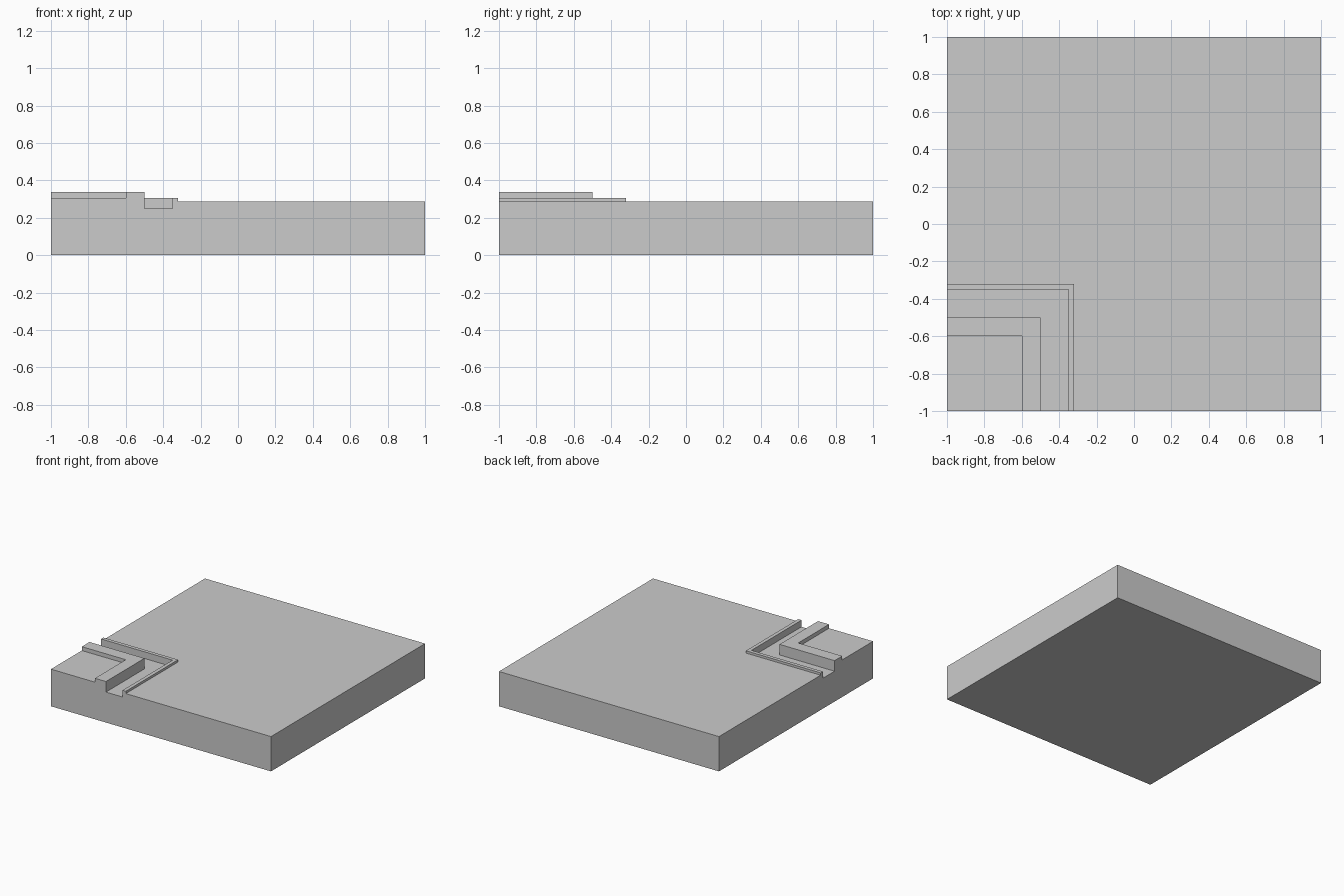
import bpy
import bmesh
import math

if "Cube" in bpy.data.objects:
    bpy.data.objects.remove(bpy.data.objects["Cube"])

# Cross-section as (offset, height): inner floor, raised rim, sunken channel, thin curb, broad slab
PROFILE = [(-1, 0), (-1, 0.305), (-0.6, 0.305), (-0.6, 0.337), (-0.5, 0.337),
           (-0.5, 0.25), (-0.35, 0.25), (-0.35, 0.305), (-0.32, 0.305),
           (-0.32, 0.286), (1, 0.286), (1, 0)]


def mitred_corner_tile(name, profile):
    """Sweep the profile around the front-left corner as one watertight solid."""
    bm = bmesh.new()
    left = [bm.verts.new((-1, d, z)) for d, z in profile]
    corner = [bm.verts.new((d, d, z)) for d, z in profile]
    front = [bm.verts.new((d, -1, z)) for d, z in profile]

    # Two arms of the L, wrapping underneath to make the base
    for a, b in ((left, corner), (corner, front)):
        for i in range(len(profile)):
            j = (i + 1) % len(profile)
            bm.faces.new((a[i], a[j], b[j], b[i]))

    # Cut ends on the left and front sides
    bm.faces.new(left)
    bm.faces.new(front[::-1])

    # Close the corner and clear the mitre lines
    bmesh.ops.remove_doubles(bm, verts=bm.verts[:], dist=0.0001)
    bmesh.ops.recalc_face_normals(bm, faces=bm.faces[:])
    bmesh.ops.dissolve_limit(bm, angle_limit=math.radians(1),
                             verts=bm.verts[:], edges=bm.edges[:])
    bmesh.ops.recalc_face_normals(bm, faces=bm.faces[:])

    mesh = bpy.data.meshes.new(name)
    bm.to_mesh(mesh)
    bm.free()
    obj = bpy.data.objects.new(name, mesh)
    bpy.context.collection.objects.link(obj)
    return obj


mitred_corner_tile("corner_ground_tile", PROFILE)
